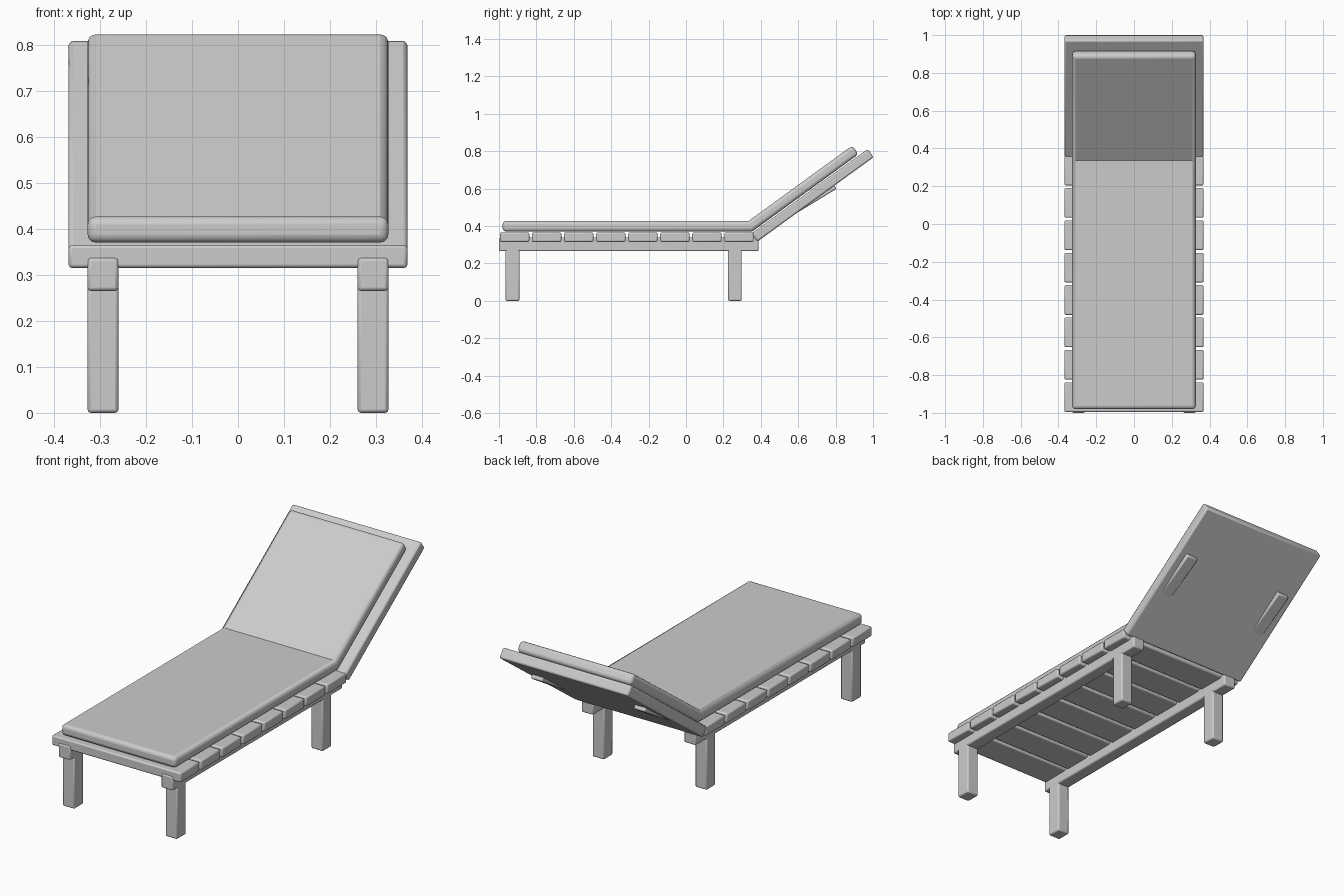
import bpy, bmesh
from math import radians, sin, cos
from mathutils import Vector

if "Cube" in bpy.data.objects:
    bpy.data.objects.remove(bpy.data.objects["Cube"])

ANGLE = radians(36)          # recline of the backrest


def prism(name, profile, x0, x1, bevel, segments=2):
    """Extrude a (y, z) profile along x and round its edges."""
    bm = bmesh.new()
    face = bm.faces.new([bm.verts.new((x0, y, z)) for y, z in profile])
    ext = bmesh.ops.extrude_face_region(bm, geom=[face])
    verts = [g for g in ext["geom"] if isinstance(g, bmesh.types.BMVert)]
    bmesh.ops.translate(bm, verts=verts, vec=(x1 - x0, 0, 0))
    bmesh.ops.recalc_face_normals(bm, faces=bm.faces)
    mesh = bpy.data.meshes.new(name)
    bm.to_mesh(mesh)
    bm.free()
    ob = bpy.data.objects.new(name, mesh)
    bpy.context.collection.objects.link(ob)
    mod = ob.modifiers.new("Bevel", "BEVEL")
    mod.width, mod.segments = bevel, segments
    mod.limit_method, mod.angle_limit = "ANGLE", radians(45)
    bpy.ops.object.select_all(action="DESELECT")
    ob.select_set(True)
    bpy.context.view_layer.objects.active = ob
    bpy.ops.object.shade_smooth_by_angle(angle=radians(30))
    return ob


def rect(y0, y1, z0, z1):
    return [(y0, z0), (y1, z0), (y1, z1), (y0, z1)]


def tilted(start, angle, length, depth):
    """Rectangle from a start corner, along the angle, depth along its normal."""
    p = Vector(start)
    u = Vector((cos(angle), sin(angle))) * length
    n = Vector((-sin(angle), cos(angle))) * depth
    return [p, p + u, p + u + n, p + n]


# slats of the bed
for i in range(8):
    y = -0.995 + i * 0.1714
    prism(f"slat_{i + 1}", rect(y, y + 0.157, 0.315, 0.365), -0.368, 0.368, 0.007)

# rails, legs and backrest struts on both sides
for side, x0, x1 in (("left", -0.327, -0.26), ("right", 0.26, 0.327)):
    prism(f"rail_{side}", rect(-1.0, 0.388, 0.265, 0.337), x0, x1, 0.007)
    prism(f"front_leg_{side}", rect(-0.965, -0.89, 0, 0.29), x0, x1, 0.007)
    prism(f"back_leg_{side}", rect(0.225, 0.298, 0, 0.29), x0, x1, 0.007)
    prism(f"back_strut_{side}", tilted((0.56, 0.45), radians(31.2), 0.286, 0.03),
          x0, x1, 0.007)

# reclined backrest panel
prism("backrest", tilted((0.35, 0.36), ANGLE, 0.768, -0.054), -0.368, 0.368, 0.009)

# one bent cushion over bed and backrest
hinge, fold = Vector((0.335, 0.427)), Vector((0.3535, 0.37))
_, end, end_low, _ = tilted(hinge, ANGLE, 0.685, -0.057)
prism("cushion", [(-0.98, 0.37), fold, end_low, end, hinge, (-0.98, 0.427)],
      -0.327, 0.327, 0.018, 3)
